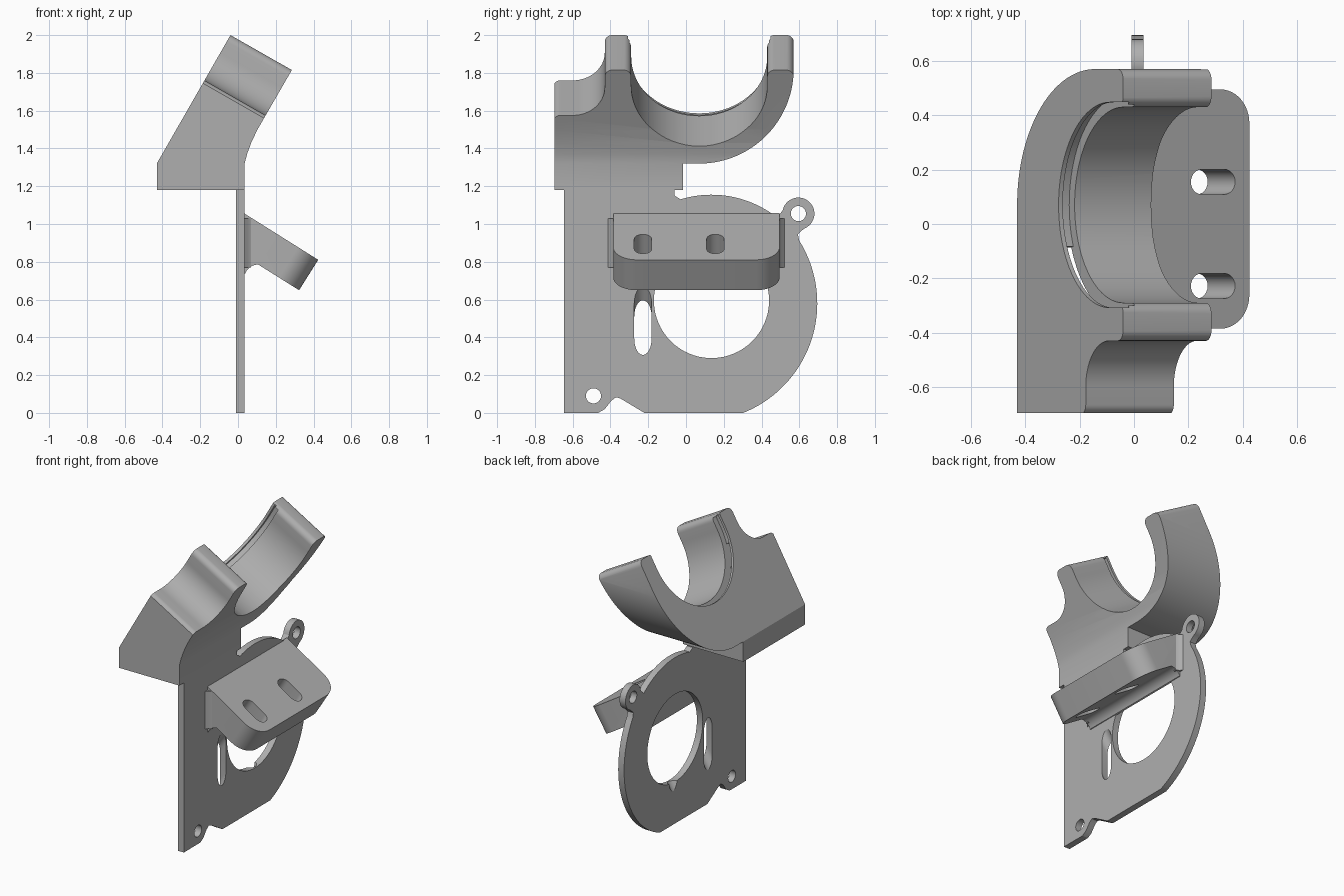
import bpy
import bmesh
from math import cos, sin, radians
from mathutils import Vector

cube = bpy.data.objects.get("Cube")
if cube:
    bpy.data.objects.remove(cube, do_unlink=True)

grey = bpy.data.materials.new("light_grey_plastic")
grey.use_nodes = True
colour = (0.43, 0.43, 0.43, 1)
grey.diffuse_color = colour
grey.node_tree.nodes["Principled BSDF"].inputs["Base Color"].default_value = colour

X, Y, Z = Vector((1, 0, 0)), Vector((0, 1, 0)), Vector((0, 0, 1))
TILT = Vector((0.868, 0, -0.496)).normalized()   # cradle axis
RISE = Vector((0.496, 0, 0.868)).normalized()    # up along the cradle faces
CRADLE = Vector((0.285, 0, 1.815))               # top of the cradle front face
DEPTH = 0.375


def arc(cx, cy, r, a0, a1, n=12):
    """Points on an arc, angles in degrees."""
    angles = [radians(a0 + (a1 - a0) * i / n) for i in range(n + 1)]
    return [(cx + r * cos(a), cy + r * sin(a)) for a in angles]


def prism(name, pts, origin, u, v, d, d0, d1):
    """Extrude an outline in the u-v plane along d."""
    bm = bmesh.new()
    ends = [[bm.verts.new(Vector(origin) + u * p + v * q + d * t) for p, q in pts]
            for t in (d0, d1)]
    bm.faces.new(ends[0])
    bm.faces.new(ends[1][::-1])
    for i in range(len(pts)):
        j = (i + 1) % len(pts)
        bm.faces.new((ends[0][j], ends[0][i], ends[1][i], ends[1][j]))
    bmesh.ops.recalc_face_normals(bm, faces=bm.faces)
    mesh = bpy.data.meshes.new(name)
    bm.to_mesh(mesh)
    bm.free()
    mesh.materials.append(grey)
    ob = bpy.data.objects.new(name, mesh)
    bpy.context.collection.objects.link(ob)
    return ob


def combine(ob, other, op="DIFFERENCE", keep=False):
    """Apply a boolean and drop the helper."""
    mod = ob.modifiers.new("bool", "BOOLEAN")
    mod.operation, mod.object, mod.solver = op, other, "EXACT"
    bpy.context.view_layer.objects.active = ob
    bpy.ops.object.modifier_apply(modifier=mod.name)
    if not keep:
        bpy.data.objects.remove(other, do_unlink=True)


def yz(name, pts, x0, x1):
    return prism(name, pts, (0, 0, 0), Y, Z, X, x0, x1)


def xz(name, pts, y0, y1):
    return prism(name, pts, (0, 0, 0), X, Z, Y, y0, y1)


def tilted(name, pts, t0, t1):
    """Outline in the cradle face, t measured from the back face forwards."""
    return prism(name, pts, CRADLE, Y, RISE, TILT, t0 - DEPTH, t1 - DEPTH)


def channel(r, top):
    """U-shaped outline of the cradle bore."""
    return [(0.07 - r, top)] + arc(0.07, -0.1, r, 180, 360, 48) + [(0.07 + r, top)]


# Mounting plate with screw tab, round opening and corner foot
outline = [(-0.645, 0), (-0.645, 1.2), (-0.06, 1.2), (-0.06, 1.15)]
outline += arc(0.135, 0.595, 0.56, 107, 52, 20)
outline += arc(0.595, 1.055, 0.085, 170, -70, 24) + [(0.592, 0.945)]
outline += arc(0.07, 0.58, 0.625, 32, -68, 40)
outline += [(-0.22, 0), (-0.345, 0.075), (-0.37, 0.083), (-0.395, 0.065),
            (-0.43, 0.02), (-0.465, 0)]
plate = yz("mounting_plate", outline, -0.01, 0.035)
for cy, cz, r in ((0.135, 0.595, 0.305), (0.595, 1.055, 0.04), (-0.49, 0.09, 0.04)):
    combine(plate, yz("hole_cutter", arc(cy, cz, r, 0, 360, 64)[:-1], -0.2, 0.2))

# Sloping shelf with rounded front corners
DOWN = Vector((0.847, 0, -0.532)).normalized()
NORMAL = Vector((0.532, 0, 0.847)).normalized()
EDGE = (0.035, 0, 1.055)
shelf_plan = [(-0.3, -0.385)] + arc(0.335, -0.26, 0.125, -90, 0)
shelf_plan += arc(0.335, 0.37, 0.125, 0, 90) + [(-0.3, 0.495)]
shelf = prism("sloping_shelf", shelf_plan, EDGE, DOWN, Y, NORMAL, -0.19, 0)
combine(shelf, xz("trim", [(0.03, 0), (1, 0), (1, 1.5), (0.03, 1.5)], -1, 1), "INTERSECT")

# Curved blend under the shelf and small flares at its sides
under = [(0.03, 0.9), (0.03, 0.735)] + arc(0.105, 0.715, 0.07, 160, 60, 10) + [(0.17, 0.78)]
combine(shelf, xz("blend", under, -0.385, 0.495), "UNION")
for side, sgn in ((-0.385, -1), (0.495, 1)):
    flare = [(0.03, -0.02 * sgn), (0.03, 0.03 * sgn), (0.037, 0.026 * sgn),
             (0.05, 0.01 * sgn), (0.07, 0), (0.07, -0.02 * sgn)]
    prism("shelf_flare", flare, (0, side, 0), X, Y, Z, 0.77, 1.03)

# Two slots drilled square to the shelf and on through the plate
for cy in (-0.228, 0.155):
    slot = arc(0.352, cy, 0.046, -90, 90) + arc(0.252, cy, 0.046, 90, 270)
    cutter = prism("slot_cutter", slot, EDGE, DOWN, Y, NORMAL, -0.95, 0.1)
    combine(shelf, cutter, keep=True)
    combine(plate, cutter)

# Cradle and duct body: side outline crossed with the tilted slab
side = [(-0.695, 1.18), (-0.015, 1.18), (-0.015, 1.32)]
side += arc(0.07, 1.82, 0.5, -90, 0, 40) + [(0.57, 2.2), (-0.695, 2.2)]
body = yz("cradle_and_duct", side, -0.8, 0.8)
slab = [(-0.43, 1.1), (0.035, 1.1), (0.035, 1.32), (0.048, 1.37), (0.07, 1.43),
        (0.102, 1.498), (0.285, 1.815), (-0.04, 2.0), (-0.43, 1.32)]
combine(body, xz("slab", slab, -1, 1), "INTERSECT")

# Bore, rounded arm tops and the concave side step
top = [(-0.8, 0.3), (-0.8, -0.32), (-0.7, -0.32)]
top += arc(-0.665, -0.312, 0.035, 180, 90, 6)
top += arc(-0.6, -0.107, 0.17, -90, 0, 16)
top += arc(-0.39, -0.04, 0.04, 180, 90, 6) + arc(-0.33, -0.04, 0.04, 90, 0, 6)
top += arc(0.07, -0.1, 0.36, 180, 360, 48)
top += arc(0.47, -0.04, 0.04, 180, 90, 6) + arc(0.53, -0.04, 0.04, 90, 0, 6)
top += [(0.8, -0.05), (0.8, 0.3)]
combine(body, tilted("top_cutter", top, -0.4, 0.8))

# Stepped groove near the back of the bore
combine(body, tilted("lip_cutter", channel(0.378, 0.1), -0.1, 0.03))
combine(body, tilted("groove_cutter", channel(0.4, -0.015), 0.018, 0.058))

# Hollow air duct, open below and feeding the groove
duct = [(-0.39, 1.1), (-0.01, 1.1), (-0.01, 1.32), (0.08, 1.54), (-0.17, 1.68), (-0.39, 1.3)]
cavity = xz("duct_cutter", duct, -0.645, -0.08)
combine(cavity, tilted("bore_wall", channel(0.415, 0.3), -0.3, 0.8))
combine(body, cavity)
slit = arc(0.07, -0.1, 0.46, 195, 249, 20) + arc(0.07, -0.1, 0.38, 247, 195, 20)
combine(body, tilted("slit_cutter", slit, 0.018, 0.058))

# Smooth curved walls, crisp edges
for ob in bpy.context.scene.objects:
    ob.select_set(ob.type == "MESH")
bpy.context.view_layer.objects.active = body
bpy.ops.object.shade_smooth_by_angle(angle=radians(25))
